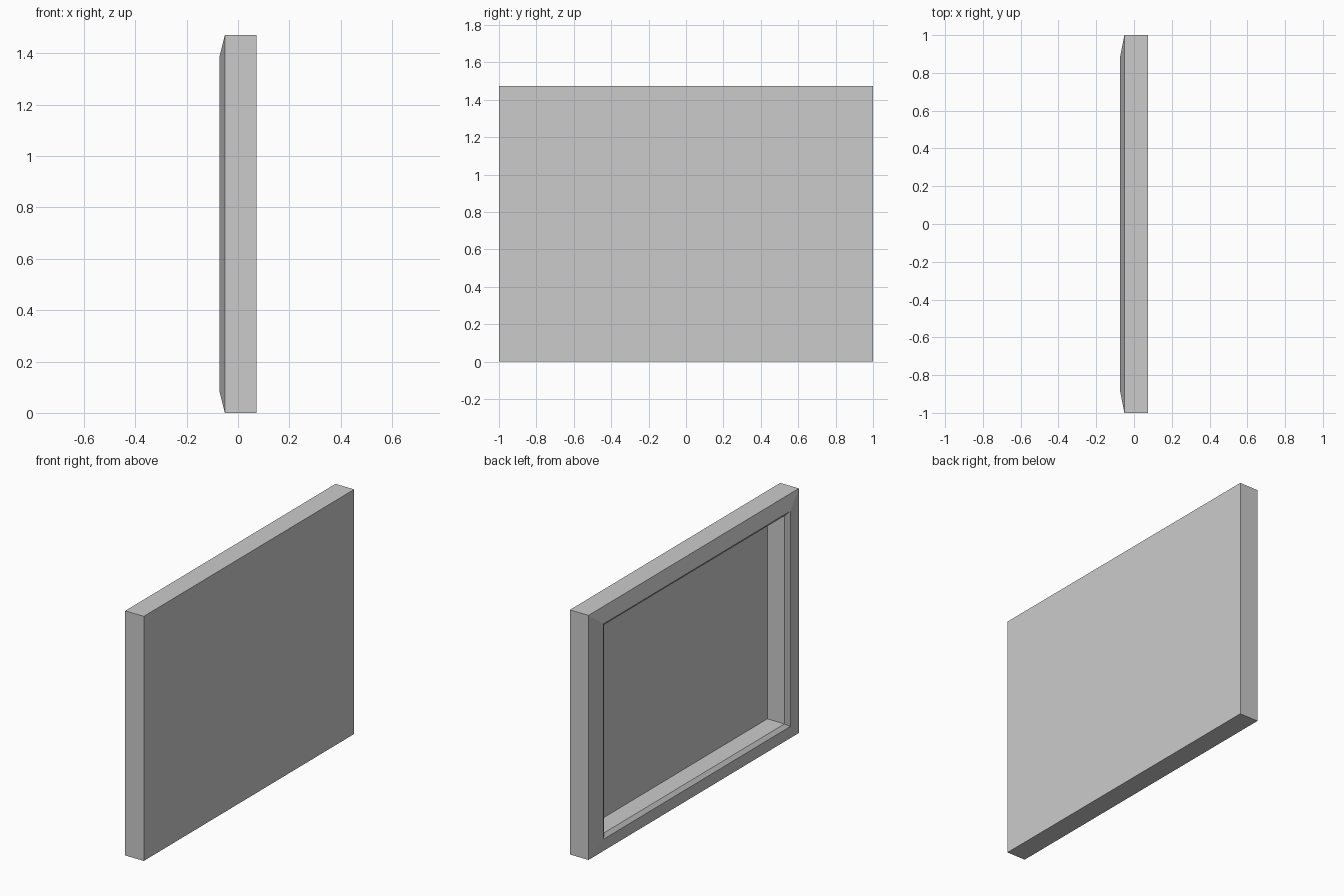
import bpy, bmesh

if "Cube" in bpy.data.objects:
    bpy.data.objects.remove(bpy.data.objects["Cube"])

HALF_W, HEIGHT = 1.0, 1.472

# Frame section from rear to recess floor: (x, inset at sides, inset at top and bottom)
SECTION = [
    (0.073, 0.0, 0.0),        # rear outer edge
    (-0.051, 0.0, 0.0),       # outer side wall
    (-0.073, 0.112, 0.088),   # sloped face up to the ridge
    (-0.055, 0.142, 0.110),   # inner bevel
    (0.059, 0.142, 0.110),    # recess wall
]


def ring(bm, x, dy, dz):
    y, lo, hi = HALF_W - dy, dz, HEIGHT - dz
    return [bm.verts.new((x, *p)) for p in ((-y, lo), (y, lo), (y, hi), (-y, hi))]


# Picture frame: nested rectangles joined, closed by the rear panel and recess floor
bm = bmesh.new()
rings = [ring(bm, *s) for s in SECTION]
for a, b in zip(rings, rings[1:]):
    for i in range(4):
        j = (i + 1) % 4
        bm.faces.new((a[i], a[j], b[j], b[i]))
bm.faces.new(rings[0])
bm.faces.new(rings[-1])
bmesh.ops.recalc_face_normals(bm, faces=bm.faces)

mesh = bpy.data.meshes.new("picture_frame")
bm.to_mesh(mesh)
bm.free()
bpy.context.collection.objects.link(bpy.data.objects.new("picture_frame", mesh))
